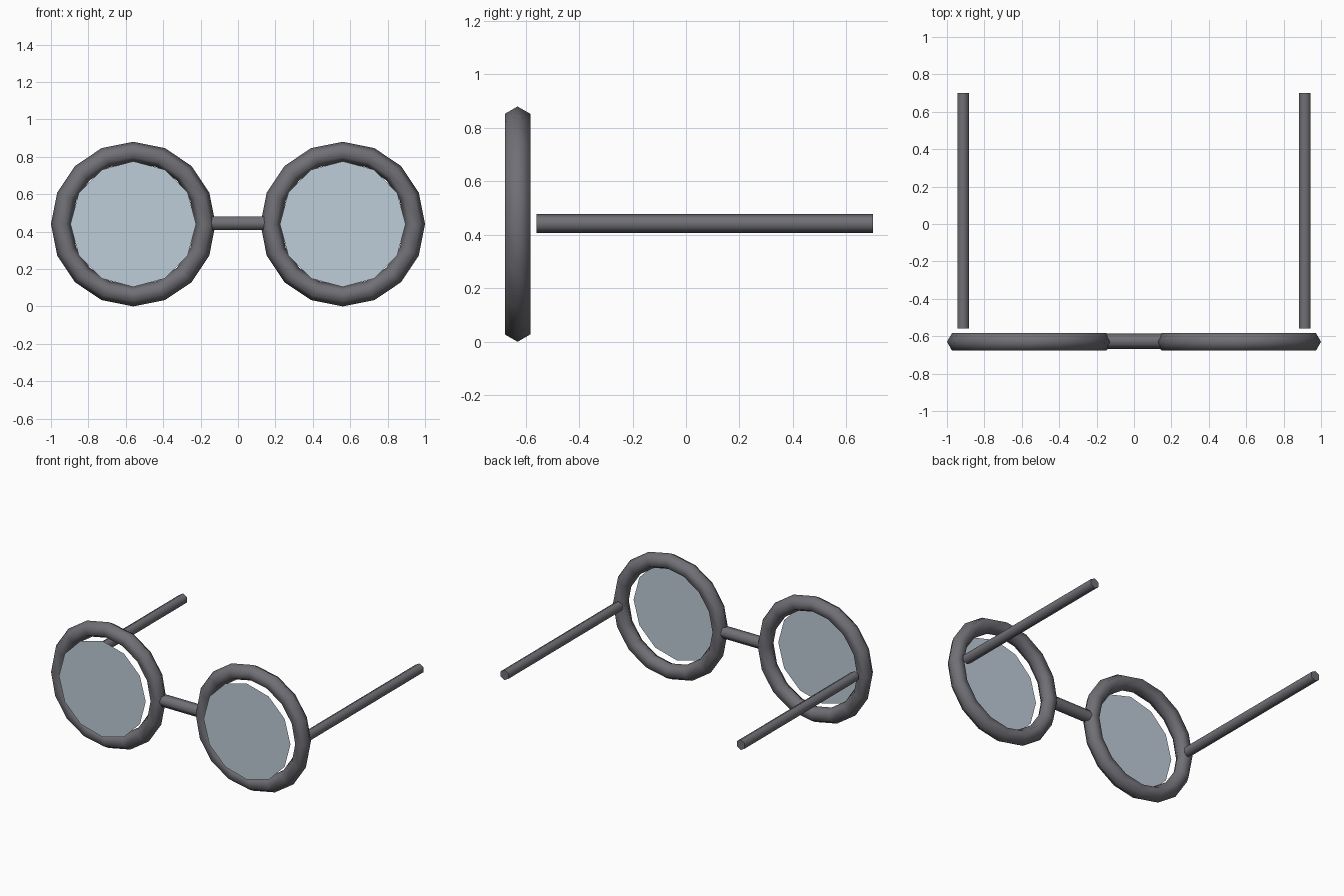
import bpy
from math import pi, radians

if "Cube" in bpy.data.objects:
    bpy.data.objects.remove(bpy.data.objects["Cube"])

RIM_X, MID_Z, RIM_Y = 0.56, 0.44, -0.63


def material(name, color):
    m = bpy.data.materials.new(name)
    m.diffuse_color = color
    m.use_nodes = True
    m.node_tree.nodes["Principled BSDF"].inputs["Base Color"].default_value = m.diffuse_color
    return m


frame_mat = material("dark_frame", (0.16, 0.16, 0.18, 1))
lens_mat = material("lens_tint", (0.52, 0.61, 0.69, 1))


def finish(name, mat, angle=None):
    ob = bpy.context.object
    ob.name = name
    ob.data.materials.append(mat)
    if angle:
        bpy.ops.object.shade_smooth_by_angle(angle=radians(angle))
    return ob


def rod(name, radius, length, loc, rot):
    bpy.ops.mesh.primitive_cylinder_add(vertices=6, radius=radius, depth=length,
                                        location=loc, rotation=rot)
    return finish(name, frame_mat, 65)


for side, s in (("left", -1), ("right", 1)):
    # Round rim with hexagonal section
    bpy.ops.mesh.primitive_torus_add(major_segments=16, minor_segments=6,
                                     major_radius=0.385, minor_radius=0.055,
                                     location=(s * RIM_X, RIM_Y, MID_Z),
                                     rotation=(pi / 2, 0, 0))
    finish(side + "_rim", frame_mat, 65)

    # Flat lens sitting just in front of the rim
    bpy.ops.mesh.primitive_circle_add(vertices=12, radius=0.336, fill_type='NGON',
                                      location=(s * RIM_X, -0.70, MID_Z),
                                      rotation=(pi / 2, 0, 0))
    finish(side + "_lens", lens_mat)

    # Straight temple arm
    rod(side + "_temple", 0.0355, 1.26, (s * 0.914, 0.07, 0.442), (pi / 2, 0, 0))

# Bridge between the rims
rod("bridge", 0.041, 0.30, (0, -0.626, 0.444), (0, pi / 2, 0))
